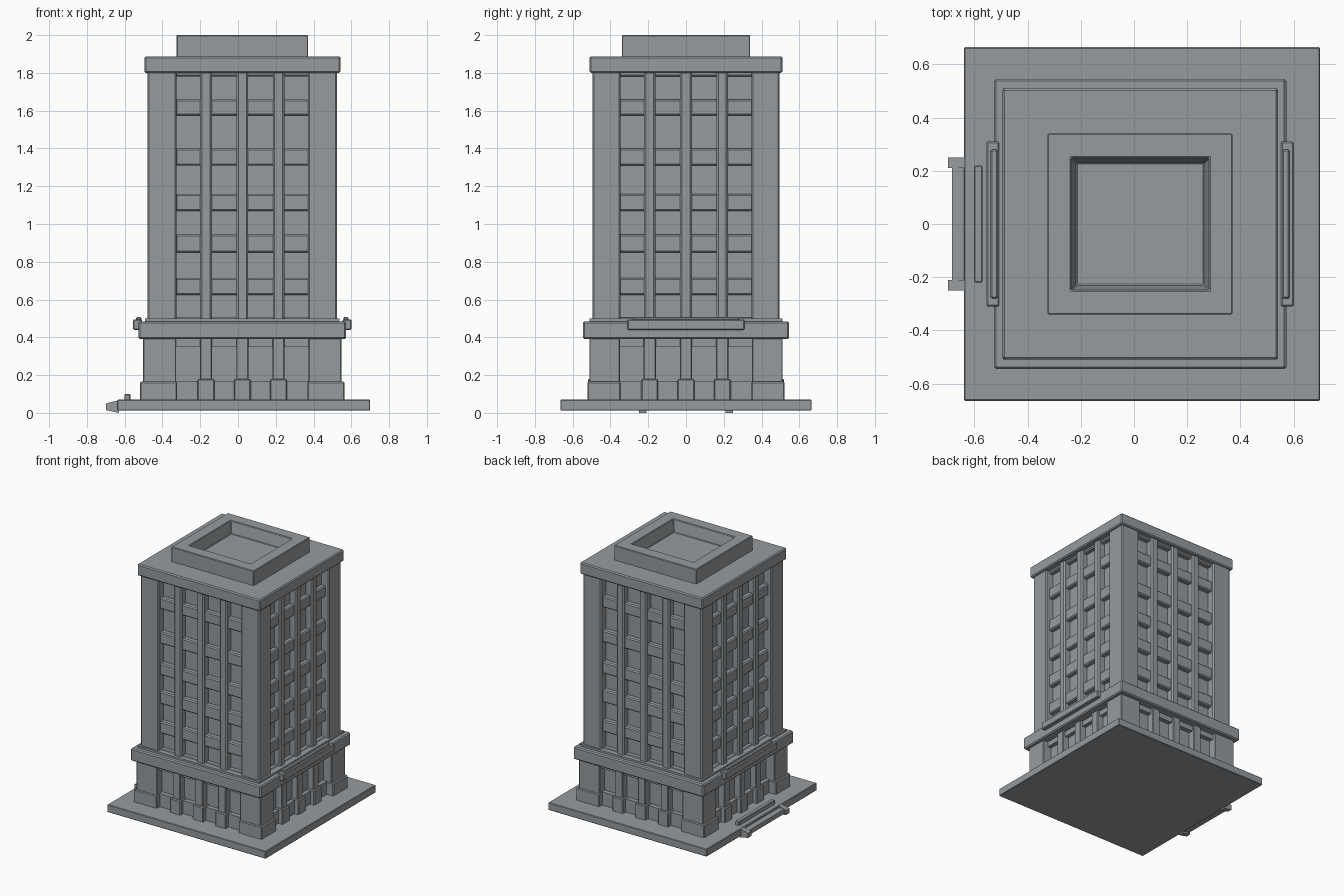
import bpy, bmesh, math
from mathutils import Vector

if "Cube" in bpy.data.objects:
    bpy.data.objects.remove(bpy.data.objects["Cube"])

CX = 0.023  # the tower sits slightly off the slab centre

stone = bpy.data.materials.new("stone grey")
stone.diffuse_color = (0.31, 0.33, 0.345, 1)
stone.use_nodes = True
stone.node_tree.nodes["Principled BSDF"].inputs["Base Color"].default_value = stone.diffuse_color


def make(name, build, bevel=0.0):
    bm = bmesh.new()
    build(bm)
    bmesh.ops.recalc_face_normals(bm, faces=bm.faces)
    me = bpy.data.meshes.new(name)
    bm.to_mesh(me)
    bm.free()
    me.materials.append(stone)
    ob = bpy.data.objects.new(name, me)
    bpy.context.collection.objects.link(ob)
    if bevel:
        m = ob.modifiers.new("soft edges", 'BEVEL')
        m.width, m.segments = bevel, 1
    return ob


def box(bm, x0, x1, y0, y1, z0, z1):
    vs = bmesh.ops.create_cube(bm, size=1)["verts"]
    for v in vs:
        v.co = Vector(((x0 + x1) / 2 + v.co.x * (x1 - x0),
                       (y0 + y1) / 2 + v.co.y * (y1 - y0),
                       (z0 + z1) / 2 + v.co.z * (z1 - z0)))
    return vs


def block(name, hx, hy, z0, z1, bevel=0.006, cx=CX):
    return make(name, lambda bm: box(bm, cx - hx, cx + hx, -hy, hy, z0, z1), bevel)


def side_boxes(bm, t0, t1, inner, outer, z0, z1):
    """The same box on all four facades: t runs along the wall."""
    box(bm, CX + t0, CX + t1, -outer, -inner, z0, z1)
    box(bm, CX + t0, CX + t1, inner, outer, z0, z1)
    box(bm, CX - outer, CX - inner, t0, t1, z0, z1)
    box(bm, CX + inner, CX + outer, t0, t1, z0, z1)


def corners(bm, inner, hx, hy, z0, z1):
    for sx in (-1, 1):
        for sy in (-1, 1):
            xs = sorted((CX + sx * inner, CX + sx * hx))
            ys = sorted((sy * inner, sy * hy))
            box(bm, *xs, *ys, z0, z1)


MULLIONS = (-0.192, 0.0, 0.192)

# base slab
make("base_slab", lambda bm: box(bm, -0.64, 0.70, -0.665, 0.665, 0.012, 0.07), 0.004)


# entrance steps on the left edge, with sloping cheek walls
def steps(bm):
    box(bm, -0.685, -0.63, -0.22, 0.22, 0.02, 0.055)
    for s in (-1, 1):
        y0, y1 = sorted((s * 0.21, s * 0.25))
        for v in box(bm, -0.70, -0.63, y0, y1, 0.0, 0.068):
            if v.co.x < -0.69:
                v.co.z = 0.05 if v.co.z > 0.03 else 0.015
make("entrance_steps", steps)
make("entrance_sill", lambda bm: box(bm, -0.602, -0.57, -0.22, 0.22, 0.065, 0.10), 0.004)

# ground floor
block("ground_floor_wall", 0.455, 0.45, 0.06, 0.40, 0)


def ground_piers(bm):
    corners(bm, 0.35, 0.525, 0.512, 0.06, 0.40)
    for t in MULLIONS:
        side_boxes(bm, t - 0.032, t + 0.032, 0.44, 0.505, 0.06, 0.40)
make("ground_floor_piers", ground_piers, 0.005)


def plinths(bm):
    corners(bm, 0.345, 0.542, 0.522, 0.06, 0.165)
    for t in MULLIONS:
        side_boxes(bm, t - 0.045, t + 0.045, 0.44, 0.52, 0.06, 0.18)
make("pier_plinths", plinths, 0.006)


def ground_panels(bm):
    side_boxes(bm, -0.36, 0.36, 0.44, 0.485, 0.06, 0.17)
    side_boxes(bm, -0.36, 0.36, 0.44, 0.485, 0.35, 0.40)
make("ground_floor_panels", ground_panels)

# belt course between the ground floor and the tower
block("belt_course", 0.55, 0.545, 0.39, 0.485, 0.008)
block("belt_top_step", 0.515, 0.51, 0.48, 0.50, 0)


# side balconies
def balconies(bm):
    for s in (-1, 1):
        for a, b, hy, z0, z1 in ((0.53, 0.578, 0.31, 0.44, 0.495),
                                 (0.535, 0.562, 0.28, 0.48, 0.507)):
            x0, x1 = sorted((CX + s * a, CX + s * b))
            box(bm, x0, x1, -hy, hy, z0, z1)
make("side_balconies", balconies, 0.005)

# tower
block("tower_wall", 0.44, 0.435, 0.45, 1.82, 0)
make("tower_corner_piers",
     lambda bm: corners(bm, 0.348, 0.502, 0.495, 0.48, 1.82), 0.008)


def mullions(bm):
    for t in MULLIONS:
        side_boxes(bm, t - 0.031, t + 0.031, 0.42, 0.49, 0.48, 1.82)
make("tower_mullions", mullions, 0.01)


# floor panels between the window rows
def spandrels(bm):
    for z0, z1 in ((0.48, 0.505), (0.625, 0.715), (0.85, 0.945), (1.07, 1.16),
                   (1.31, 1.40), (1.575, 1.66), (1.78, 1.82)):
        side_boxes(bm, -0.355, 0.355, 0.42, 0.474, z0, z1)
make("window_spandrels", spandrels, 0.008)

# cornice
block("roof_cornice", 0.519, 0.51, 1.80, 1.888, 0.008)


# roof parapet with a sunken well
def parapet(bm):
    loops = [(0.348, 0.34, 1.88), (0.348, 0.34, 2.0), (0.26, 0.25, 2.0), (0.24, 0.23, 1.91)]
    rings = [[bm.verts.new((CX + sx * hx, sy * hy, z))
              for sx, sy in ((-1, -1), (1, -1), (1, 1), (-1, 1))] for hx, hy, z in loops]
    for a, b in zip(rings, rings[1:]):
        for i in range(4):
            j = (i + 1) % 4
            bm.faces.new((a[i], a[j], b[j], b[i]))
    bm.faces.new(rings[-1])
    bm.faces.new(rings[0][::-1])
make("roof_parapet", parapet, 0.004)
